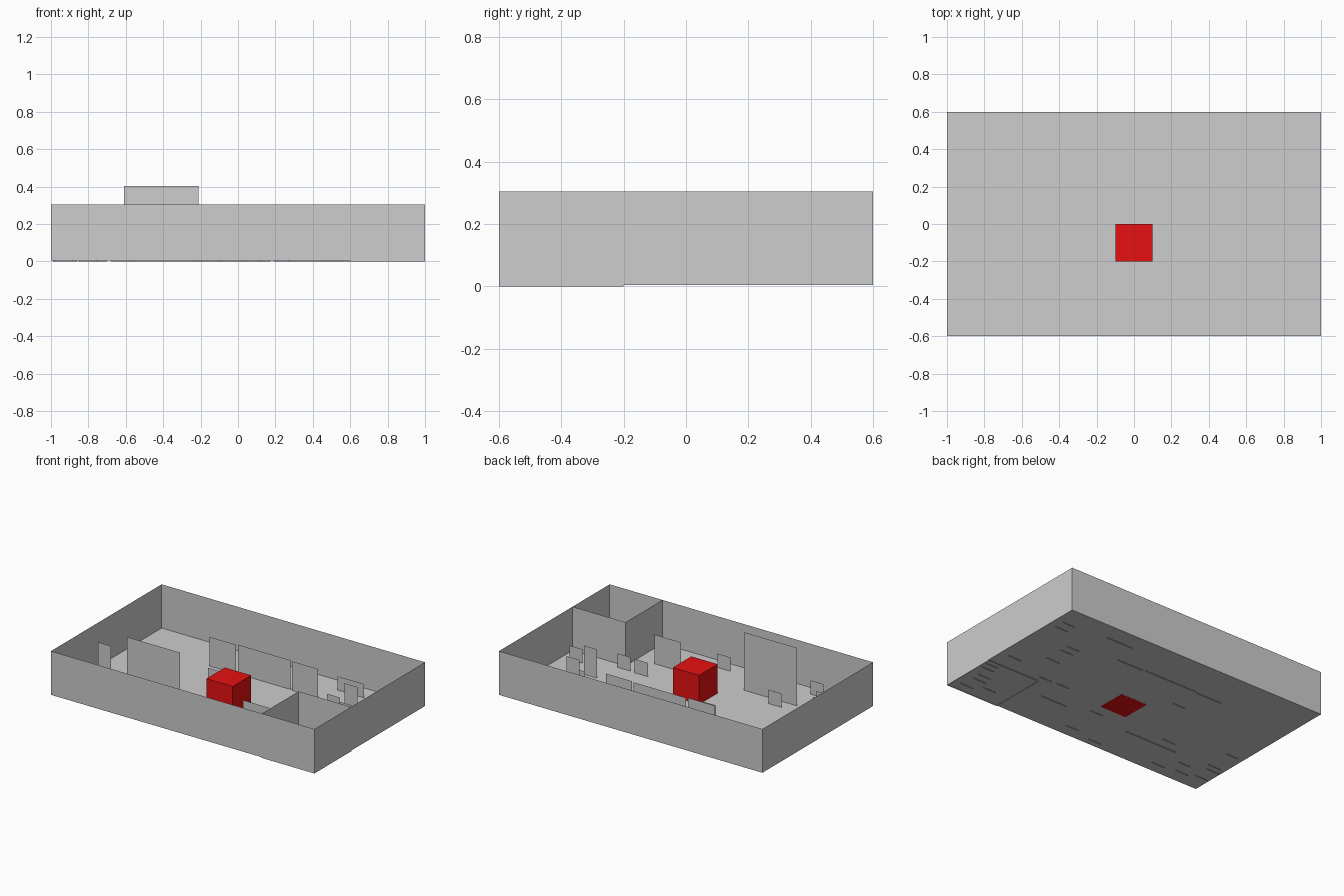
import bpy

if "Cube" in bpy.data.objects:
    bpy.data.objects.remove(bpy.data.objects["Cube"])


def material(name, rgb):
    m = bpy.data.materials.new(name)
    m.diffuse_color = (*rgb, 1)
    m.use_nodes = True
    m.node_tree.nodes["Principled BSDF"].inputs["Base Color"].default_value = m.diffuse_color
    return m


GREY = material("grey", (0.61, 0.61, 0.61))
RED = material("red", (0.8, 0.0055, 0.0055))
FLOOR = 0.005


def mesh_object(name, verts, faces, mat):
    me = bpy.data.meshes.new(name)
    me.from_pydata(verts, [], faces)
    me.materials.append(mat)
    ob = bpy.data.objects.new(name, me)
    bpy.context.collection.objects.link(ob)
    return ob


def panel(name, a, b, z0, z1):
    """Upright sheet without thickness between two plan points."""
    return mesh_object(name, [(*a, z0), (*b, z0), (*b, z1), (*a, z1)],
                       [(0, 1, 2, 3)], GREY)


def walls(name, x0, x1, y0, y1, z0, z1):
    """Four sheet walls around a rectangle."""
    c = [(x0, y0), (x1, y0), (x1, y1), (x0, y1)]
    for i, side in enumerate(("front", "right", "back", "left")):
        panel(f"{name}_{side}", c[i], c[(i + 1) % 4], z0, z1)


# Floor, outer walls and corner room
mesh_object("floor", [(-1, -.6, FLOOR), (1, -.6, FLOOR), (1, .6, FLOOR), (-1, .6, FLOOR)],
            [(0, 1, 2, 3)], GREY)
walls("outer_wall", -1, 1, -.6, .6, FLOOR, .305)
walls("room_wall", .6, 1, -.6, -.2, 0, .304)

# Red cube, resting on the floor
bpy.ops.mesh.primitive_cube_add(size=.2, location=(0, -.1, .104))
cube = bpy.context.object
cube.name = "red_cube"
cube.data.materials.append(RED)

# Large standing boards: left x, y, width, height
boards = [
    (-.61, -.33, .4, .403), (-.225, .32, .4, .205),
    (-.435, .313, .2, .205), (.19, .313, .2, .205),
    (.27, -.33, .2, .205), (.42, .48, .2, .1),
]
for x, y, w, h in boards:
    panel("board", (x, y), (x + w, y), 0, h)

# Tall narrow boards: left x, y
for x, y in [(-.963, -.145), (.64, .05), (.64, .24)]:
    panel("tall_board", (x, y), (x + .1, y), 0, .203)

# Small square boards: left x, y
small = [
    (.85, .45), (.85, .38), (.64, .18), (.84, -.08), (-.31, .12),
    (.53, -.155), (.395, -.15), (.018, -.51), (.018, -.274),
    (-.195, -.55), (-.545, -.257), (-.96, -.317), (-.99, -.364),
    (-.80, -.41), (-.68, -.52), (-.854, -.5), (-.984, -.47),
    (.89, -.24), (.88, -.29), (.84, -.375), (.83, -.43),
    (.85, -.53), (.71, -.48),
]
for x, y in small:
    panel("small_board", (x, y), (x + .1, y), 0, .1)
